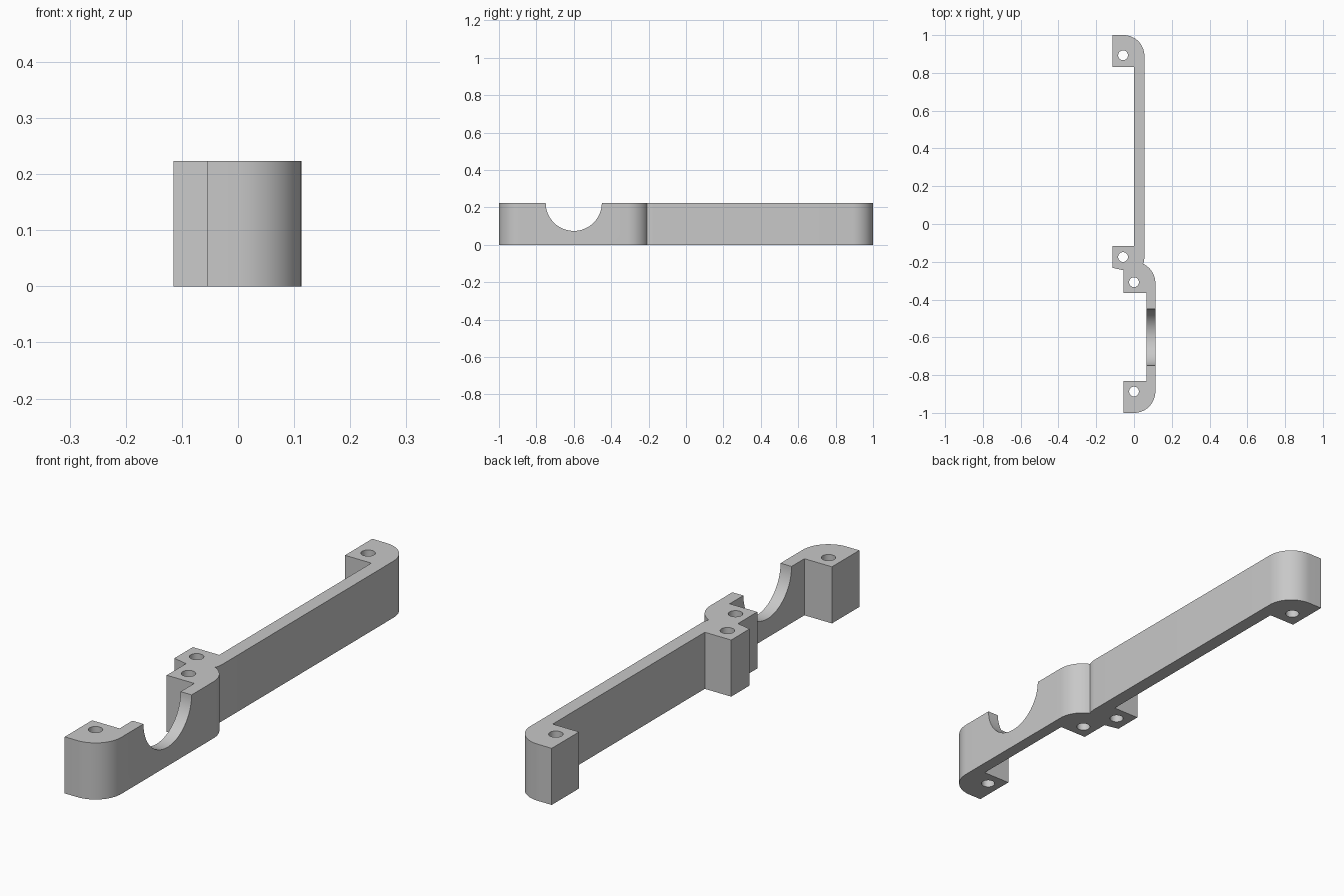
import bpy, bmesh
from math import sin, cos, radians, pi
from mathutils import Matrix

cube = bpy.data.objects.get("Cube")
if cube:
    bpy.data.objects.remove(cube, do_unlink=True)

H = 0.223  # height of the bracket

grey = bpy.data.materials.new("plain grey")
grey.use_nodes = True
grey.diffuse_color = (0.58, 0.58, 0.58, 1)
grey.node_tree.nodes["Principled BSDF"].inputs["Base Color"].default_value = grey.diffuse_color


def make(name, bm):
    bmesh.ops.recalc_face_normals(bm, faces=bm.faces)
    mesh = bpy.data.meshes.new(name)
    bm.to_mesh(mesh)
    bm.free()
    mesh.materials.append(grey)
    obj = bpy.data.objects.new(name, mesh)
    bpy.context.collection.objects.link(obj)
    return obj


def arc(cx, cy, r, a0, a1, n):
    angles = [radians(a0 + (a1 - a0) * i / n) for i in range(n + 1)]
    return [(cx + r * cos(a), cy + r * sin(a)) for a in angles]


def cutter(name, r, depth, matrix, sides):
    bm = bmesh.new()
    bmesh.ops.create_cone(bm, cap_ends=True, segments=sides, radius1=r, radius2=r,
                          depth=depth, matrix=matrix)
    obj = make(name, bm)
    obj.hide_render = True
    return obj


# Plan outline, anticlockwise from the front left corner
outline = [(-0.055, -1)]
outline += arc(0, -0.887, 0.113, -90, 0, 16)            # front rounded corner
outline += arc(0, -0.313, 0.113, 0, 66, 12)             # rounded step
outline += arc(-0.055, -0.173, 0.11, -19, 0, 4)         # blend into the long wall
outline += arc(-0.055, 0.89, 0.11, 0, 90, 16)           # back rounded corner
outline += [(-0.115, 1), (-0.115, 0.83), (0, 0.83),     # back lug
            (0, -0.117), (-0.115, -0.117), (-0.115, -0.232),
            (-0.055, -0.245), (-0.055, -0.365),         # middle pair of lugs
            (0.065, -0.365), (0.065, -0.83), (-0.055, -0.83)]

bm = bmesh.new()
face = bm.faces.new([bm.verts.new((x, y, 0)) for x, y in outline])
top = bmesh.ops.extrude_face_region(bm, geom=[face])["geom"]
bmesh.ops.translate(bm, vec=(0, 0, H), verts=[v for v in top if isinstance(v, bmesh.types.BMVert)])
bracket = make("bracket", bm)

# Screw holes and the half-round saddle
cutters = [cutter("screw_hole_cutter", 0.026, 1, Matrix.Translation((x, y, H / 2)), 32)
           for x, y in [(-0.058, 0.893), (-0.058, -0.175), (0, -0.308), (0, -0.887)]]
cutters.append(cutter("saddle_cutter", 0.15, 1,
                      Matrix.Translation((0, -0.6, H + 0.001)) @ Matrix.Rotation(pi / 2, 4, "Y"), 64))
for c in cutters:
    mod = bracket.modifiers.new(c.name, "BOOLEAN")
    mod.operation = "DIFFERENCE"
    mod.solver = "EXACT"
    mod.object = c

# Bake the cuts, then drop the helpers
bpy.context.view_layer.update()
cut = bpy.data.meshes.new_from_object(bracket.evaluated_get(bpy.context.evaluated_depsgraph_get()))
bracket.modifiers.clear()
bracket.data = cut
for c in cutters:
    bpy.data.objects.remove(c, do_unlink=True)

bpy.ops.object.select_all(action="DESELECT")
bracket.select_set(True)
bpy.context.view_layer.objects.active = bracket
bpy.ops.object.shade_smooth_by_angle(angle=radians(25))
